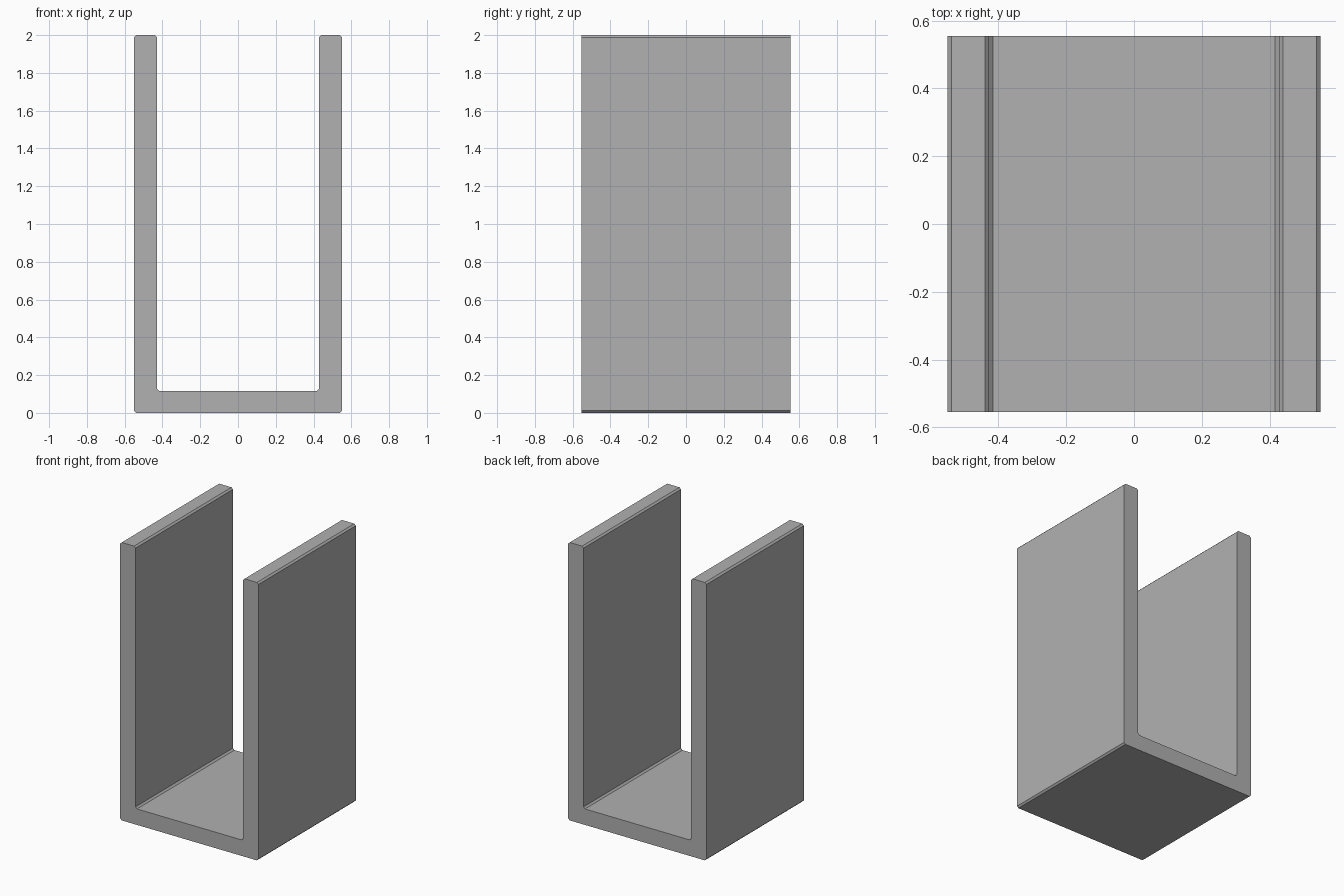
import bpy, bmesh

if "Cube" in bpy.data.objects:
    bpy.data.objects.remove(bpy.data.objects["Cube"])

HALF_W, INNER, FLOOR, HEIGHT, HALF_D = 0.55, 0.428, 0.115, 2.0, 0.554
CHAMFER = 0.012

# U-shaped cross-section: right half, then mirrored left half
half = [(HALF_W, 0), (HALF_W, HEIGHT), (INNER, HEIGHT), (INNER, FLOOR)]
profile = half + [(-x, z) for x, z in reversed(half)]

# Extrude the section along y
bm = bmesh.new()
face = bm.faces.new([bm.verts.new((x, -HALF_D, z)) for x, z in profile])
ext = bmesh.ops.extrude_face_region(bm, geom=[face], use_keep_orig=True)
moved = [g for g in ext["geom"] if isinstance(g, bmesh.types.BMVert)]
bmesh.ops.translate(bm, verts=moved, vec=(0, 2 * HALF_D, 0))
bmesh.ops.recalc_face_normals(bm, faces=bm.faces)

# Flat chamfer on the long edges only; the end faces stay crisp
long_edges = [e for e in bm.edges if abs(e.verts[0].co.y - e.verts[1].co.y) > 0.1]
bmesh.ops.bevel(bm, geom=long_edges, offset=CHAMFER, segments=1, profile=0.5,
                affect='EDGES')
bmesh.ops.recalc_face_normals(bm, faces=bm.faces)

mesh = bpy.data.meshes.new("u_channel")
bm.to_mesh(mesh)
bm.free()
channel = bpy.data.objects.new("u_channel", mesh)
bpy.context.collection.objects.link(channel)

# Mid-grey finish
grey = bpy.data.materials.new("mid_grey")
grey.diffuse_color = (0.44, 0.44, 0.44, 1)
grey.use_nodes = True
grey.node_tree.nodes["Principled BSDF"].inputs["Base Color"].default_value = grey.diffuse_color
mesh.materials.append(grey)
